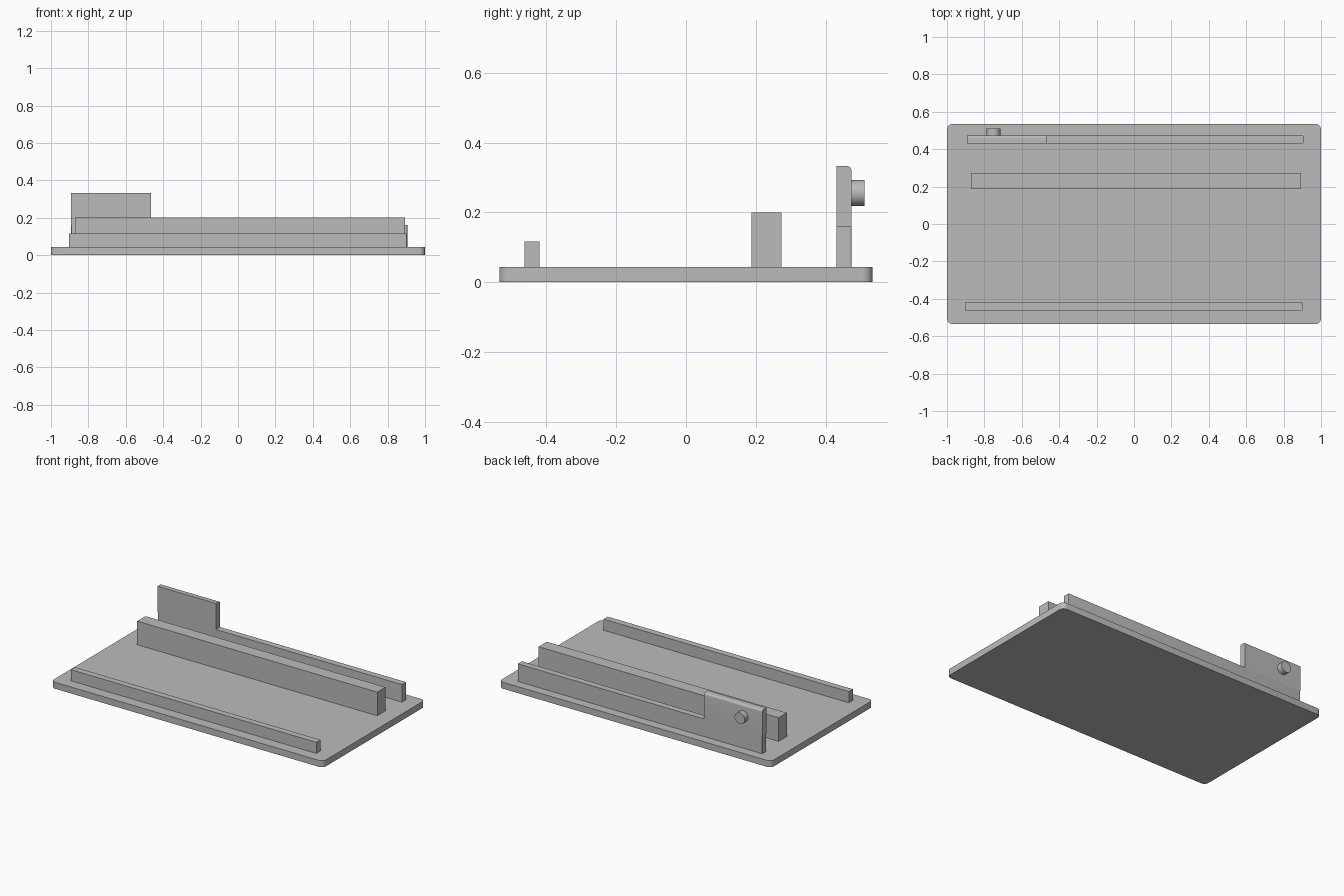
import bpy, bmesh, math
from mathutils import Matrix

if "Cube" in bpy.data.objects:
    bpy.data.objects.remove(bpy.data.objects["Cube"])

grey = bpy.data.materials.new("plain grey")
grey.diffuse_color = (0.5, 0.5, 0.5, 1)
grey.use_nodes = True
grey.node_tree.nodes["Principled BSDF"].inputs["Base Color"].default_value = grey.diffuse_color


def finish(bm, name, smooth=True):
    bmesh.ops.recalc_face_normals(bm, faces=bm.faces)
    mesh = bpy.data.meshes.new(name)
    bm.to_mesh(mesh)
    bm.free()
    mesh.materials.append(grey)
    obj = bpy.data.objects.new(name, mesh)
    bpy.context.collection.objects.link(obj)
    if smooth:
        bpy.ops.object.select_all(action='DESELECT')
        obj.select_set(True)
        bpy.context.view_layer.objects.active = obj
        bpy.ops.object.shade_smooth_by_angle(angle=math.radians(35))
    return obj


def box(name, x, y, z, radius=0, pick=None):
    """Box from ranges; edges accepted by pick(edge) are rounded."""
    bm = bmesh.new()
    bmesh.ops.create_cube(bm, size=1)
    for v in bm.verts:
        v.co = [r[0] if c < 0 else r[1] for c, r in zip(v.co, (x, y, z))]
    if pick:
        edges = [e for e in bm.edges if pick(e)]
        bmesh.ops.bevel(bm, geom=edges, offset=radius, segments=6,
                        profile=0.5, affect='EDGES')
    return finish(bm, name, pick is not None)


def upright(e):
    return abs(e.verts[0].co.z - e.verts[1].co.z) > 1e-4


def top_back(e):
    return all(v.co.y > 0.46 and v.co.z > 0.3 for v in e.verts)


# Base plate with rounded corners
box("base_plate", (-1, 1), (-0.535, 0.535), (0, 0.043), 0.03, upright)

# Three parallel rails
box("front_rail", (-0.903, 0.9), (-0.463, -0.42), (0.043, 0.117))
box("middle_rail", (-0.872, 0.893), (0.187, 0.273), (0.043, 0.2))
box("back_rail", (-0.893, 0.905), (0.431, 0.474), (0.043, 0.16), 0.004, upright)

# Raised tab on the back rail, rounded along its top back edge
box("raised_tab", (-0.893, -0.464), (0.431, 0.474), (0.16, 0.333), 0.014, top_back)

# Round knob on the back of the tab
bm = bmesh.new()
bmesh.ops.create_cone(bm, cap_ends=True, segments=32, radius1=0.037, radius2=0.037,
                      depth=0.04,
                      matrix=Matrix.Translation((-0.752, 0.491, 0.255))
                      @ Matrix.Rotation(math.pi / 2, 4, 'X'))
finish(bm, "knob")
